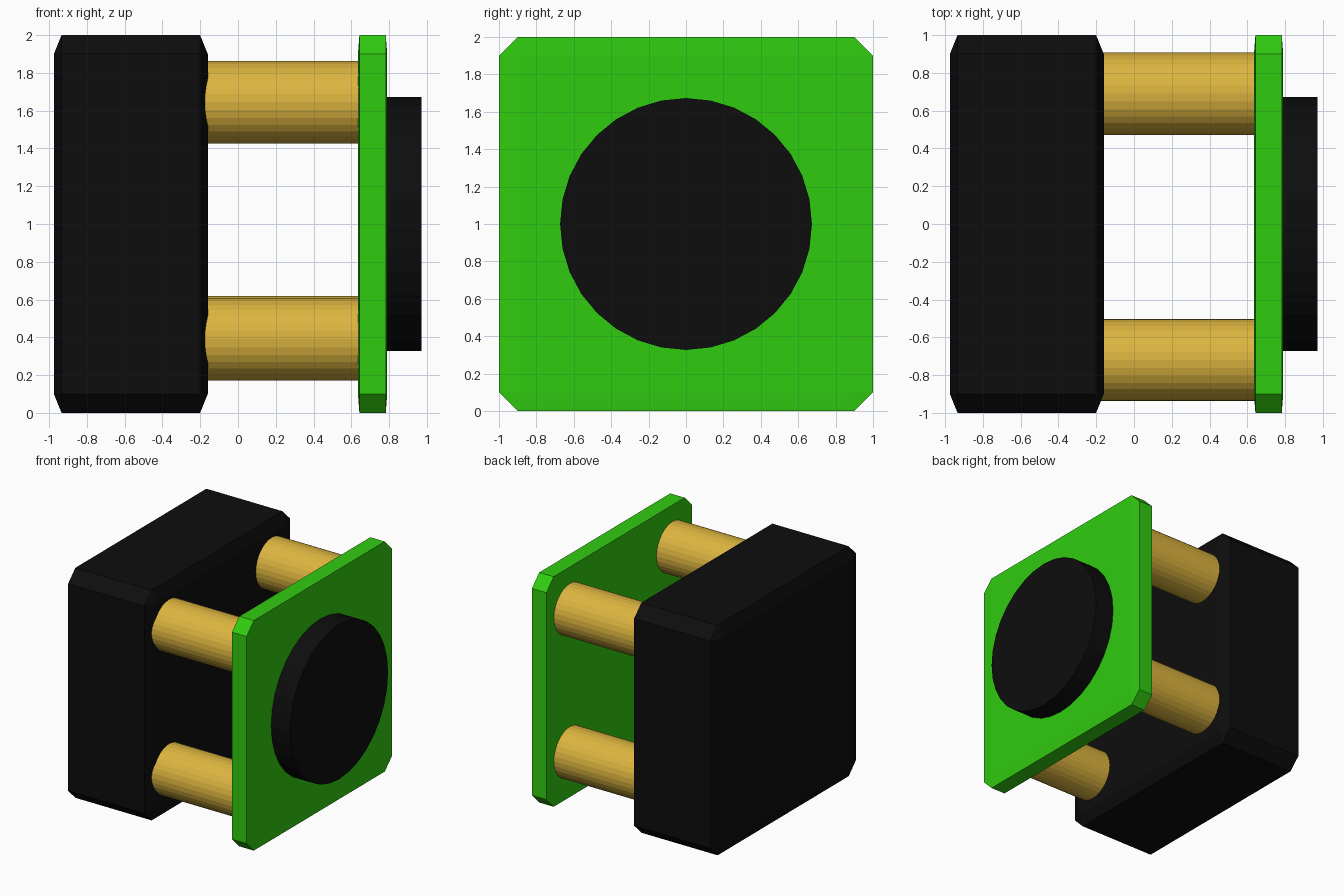
import bpy, bmesh, math
from mathutils import Matrix

if "Cube" in bpy.data.objects:
    bpy.data.objects.remove(bpy.data.objects["Cube"])


def material(name, rgb):
    m = bpy.data.materials.new(name)
    m.diffuse_color = (*rgb, 1)
    m.use_nodes = True
    m.node_tree.nodes["Principled BSDF"].inputs["Base Color"].default_value = m.diffuse_color
    return m


black = material("black", (0.004, 0.004, 0.004))
green = material("green", (0.03, 0.60, 0.005))
brass = material("brass", (0.72, 0.46, 0.05))


def add_object(name, bm, mat):
    bmesh.ops.recalc_face_normals(bm, faces=bm.faces)
    mesh = bpy.data.meshes.new(name)
    bm.to_mesh(mesh)
    bm.free()
    mesh.materials.append(mat)
    obj = bpy.data.objects.new(name, mesh)
    bpy.context.collection.objects.link(obj)


def chamfered_block(name, x0, x1, mat):
    # 2-unit cube with chamfered edges, then squashed along x
    bm = bmesh.new()
    bmesh.ops.create_cube(bm, size=2)
    bmesh.ops.bevel(bm, geom=bm.edges[:], offset=0.1, offset_type='OFFSET',
                    segments=1, affect='EDGES')
    bm.transform(Matrix.Translation(((x0 + x1) / 2, 0, 1))
                 @ Matrix.Diagonal(((x1 - x0) / 2, 1, 1, 1)))
    add_object(name, bm, mat)


def x_cylinder(name, x0, x1, y, z, radius, mat):
    bm = bmesh.new()
    bmesh.ops.create_cone(bm, cap_ends=True, segments=32, radius1=radius,
                          radius2=radius, depth=x1 - x0)
    bm.transform(Matrix.Translation(((x0 + x1) / 2, y, z))
                 @ Matrix.Rotation(math.pi / 2, 4, 'Y'))
    add_object(name, bm, mat)


# Body block and face plate
chamfered_block("body_block", -0.975, -0.16, black)
chamfered_block("face_plate", 0.635, 0.79, green)

# Round button on the face plate
x_cylinder("round_button", 0.75, 0.972, 0, 1, 0.673, black)

# Four posts joining block and plate
for side, y, lift in (("front", -0.72, 0), ("back", 0.69, 0.01)):
    for level, z in (("lower", 0.39 + lift), ("upper", 1.645)):
        x_cylinder(f"{side}_{level}_post", -0.22, 0.67, y, z, 0.218, brass)
